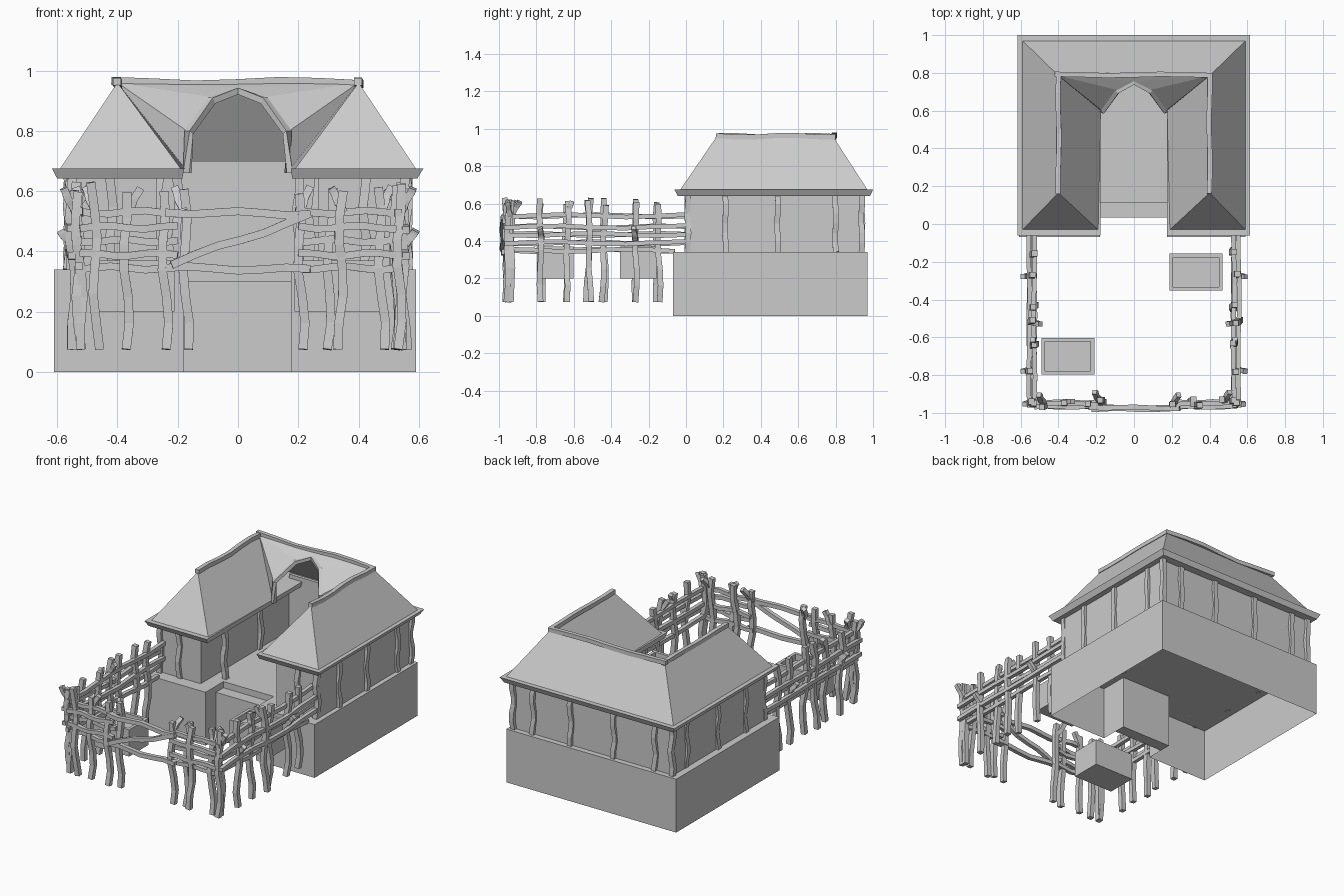
import bpy, bmesh, random
from math import sin
from mathutils import Vector

if "Cube" in bpy.data.objects:
    bpy.data.objects.remove(bpy.data.objects["Cube"])
random.seed(4)


def finish(name, bm):
    bmesh.ops.recalc_face_normals(bm, faces=bm.faces[:])
    me = bpy.data.meshes.new(name)
    bm.to_mesh(me)
    bm.free()
    ob = bpy.data.objects.new(name, me)
    bpy.context.collection.objects.link(ob)
    return ob


def prism(name, outline, z0, z1, bottom=True, top_outline=None):
    bm = bmesh.new()
    low = [bm.verts.new((x, y, z0)) for x, y in outline]
    top = [bm.verts.new((x, y, z1)) for x, y in (top_outline or outline)]
    n = len(low)
    for i in range(n):
        bm.faces.new((low[i], low[(i + 1) % n], top[(i + 1) % n], top[i]))
    bm.faces.new(top)
    if bottom:
        bm.faces.new(low[::-1])
    return finish(name, bm)


def u_shape(xl, xr, il, ir, y0, yn, y1):
    return [(xl, y0), (il, y0), (il, yn), (ir, yn), (ir, y0), (xr, y0), (xr, y1), (xl, y1)]


def rect(xl, xr, y0, y1):
    return [(xl, y0), (xr, y0), (xr, y1), (xl, y1)]


def add_stick(bm, pts, r):
    """Four-sided crooked stick swept along points."""
    pts = [Vector(p) for p in pts]
    d = pts[-1] - pts[0]
    ref = Vector((0, 1, 0)) if abs(d.normalized().z) > 0.7 else Vector((0, 0, 1))
    rings = []
    for i, p in enumerate(pts):
        t = (pts[min(i + 1, len(pts) - 1)] - pts[max(i - 1, 0)]).normalized()
        a = t.cross(ref).normalized()
        b = a.cross(t)
        rings.append([bm.verts.new(p + a * u * r + b * v * r)
                      for u, v in ((1, 1), (-1, 1), (-1, -1), (1, -1))])
    for q, w in zip(rings, rings[1:]):
        for k in range(4):
            bm.faces.new((q[k], q[(k + 1) % 4], w[(k + 1) % 4], w[k]))
    bm.faces.new(rings[0][::-1])
    bm.faces.new(rings[-1])


def wavy(a, b, amp, n=6):
    a, b = Vector(a), Vector(b)
    ph = random.uniform(0, 6.28)
    d = (b - a).normalized()
    side = Vector((1, .6, 0)) if abs(d.z) > .7 else Vector((-d.y * .6, d.x * .6, 1))
    return [a.lerp(b, i / n) + side * amp * sin(ph + i * 1.5) for i in range(n + 1)]


def sticks(name, items):
    bm = bmesh.new()
    for a, b, r, amp in items:
        add_stick(bm, wavy(a, b, amp), r)
    return finish(name, bm)


# Stone base, open underneath, with front step
prism("base", u_shape(-.61, .59, -.18, .175, -.07, .11, .97), 0, .34, bottom=False)
prism("front_step", rect(-.18, .175, .035, .11), 0, .3)

# House walls and eave board around the court
prism("walls", u_shape(-.565, .56, -.27, .265, .01, .92, .935), .34, .65)
prism("court_back_wall", rect(-.27, .265, .9, .92), .34, .7)
prism("eaves", u_shape(-.6, .595, -.185, .18, -.045, .925, .985), .642, .675,
      top_outline=u_shape(-.617, .615, -.178, .175, -.062, .93, 1.0))

# Hipped U roof with an arched opening in the middle
E, R = .675, .96
bm = bmesh.new()
for s in (1, -1):
    def face(*ps):
        bm.faces.new([bm.verts.new((x * s, y, z)) for x, y, z in ps])
    o1, o2, i1, i2 = (.59, -.03, E), (.59, .97, E), (.19, -.03, E), (.175, .6, E)
    r1, r2 = (.4, .165, R), (.4, .785, R)
    face(i1, o1, r1)
    face(o1, o2, r2, r1)
    face(i1, r1, r2, i2)
    face(o2, (0, .97, E), (0, .785, R), r2)
    arch = [(.17, .6, .8), (.09, .71, .912), (0, .755, .942)]
    face(i2, r2, arch[0])
    face(arch[0], r2, arch[1])
    face(arch[1], r2, arch[2])
    face(arch[2], r2, (0, .785, R))
bmesh.ops.remove_doubles(bm, verts=bm.verts[:], dist=.0005)
finish("roof", bm)

# Arch trim following the opening
bm = bmesh.new()
half = [(.168, .6, .66), (.163, .598, .795), (.087, .703, .9), (0, .748, .932)]
add_stick(bm, [(-x, y, z) for x, y, z in half] + half[-2::-1], .011)
finish("arch_trim", bm)

# Ridge poles
sticks("ridge_poles", [
    ((-.42, .79, R), (.41, .79, R), .013, .006),
    ((-.4, .16, R), (-.4, .8, R), .013, .005),
    ((.4, .16, R), (.4, .8, R), .013, .005)])

# Crooked timber posts on the walls
posts = [(s * .56, y) for s in (1, -1) for y in (.21, .49, .8, .94)]
posts += [(x, .935) for x in (-.44, -.15, .155, .42)]
posts += [(s * x, y) for s in (1, -1) for x, y in ((.2, .15), (.42, .01), (.55, .01), (.265, .6))]
sticks("wall_posts", [((x, y, .34), (x, y, .65), .015, .006) for x, y in posts])

# Troughs in the yard
for x, y in ((.328, -.255), (-.35, -.7)):
    bm = bmesh.new()
    bmesh.ops.create_cube(bm, size=1)
    for v in bm.verts:
        v.co = Vector((x + v.co.x * .28, y + v.co.y * .195, .285 + v.co.z * .17))
    top = max(bm.faces, key=lambda f: f.calc_center_median().z)
    bmesh.ops.inset_region(bm, faces=[top], thickness=.027)
    bmesh.ops.inset_region(bm, faces=[top], thickness=.0003)
    for v in top.verts:
        v.co.z -= .04
    finish("trough", bm)


# Fence posts with forked spurs
post_items, spurs = [], []


def fence_post(x, y):
    lean = [random.uniform(-.012, .012) for _ in range(4)]
    post_items.append(((x + lean[0], y + lean[1], .075),
                       (x + lean[2], y + lean[3], random.uniform(.59, .63)), .015, .009))


for s in (1, -1):
    for i, y in enumerate((-.94, -.77, -.64, -.52, -.44, -.27, -.15)):
        x = s * (.53 + .015 * (i % 2))
        fence_post(x, y)
        if i in (1, 3, 5):
            inner = i == 3
            spurs.append(((x, y, .54 if inner else .41),
                          (x + s * (-.05 if inner else .045), y - .01, .61 if inner else .47)))
    spurs.append(((s * .54, -.94, .53), (s * .58, -.955, .61)))
    spurs.append(((s * .53, -.64, .54), (s * .535, -.61, .61)))
for i, x in enumerate((-.525, -.475, -.365, -.24, -.18, .205, .3, .35, .475, .525)):
    y = -.94 - .015 * (i % 2)
    fence_post(x, y)
    if i in (1, 4, 5, 8):
        spurs.append(((x, y, .53), (x + (.03 if x > 0 else -.03), y + .05, .61)))
    if i in (2, 7):
        spurs.append(((x, y, .53), (x + (-.04 if x > 0 else .04), y, .61)))
sticks("fence_posts", post_items)
sticks("fence_spurs", [(a, b, .013, .002) for a, b in spurs])

# Fence rails along the sides and front
rails = []
for s in (1, -1):
    for k, z in enumerate((.535, .475, .435, .39, .35)):
        x = s * (.54 + (.014 if k % 2 else -.012))
        rails.append(((x, -.97, z), (x, .005 if k < 4 else -.06, z), .012, .007))
    for k, z in enumerate((.48, .435, .39)):
        y = -.955 + (.012 if k % 2 else -.012)
        rails.append(((s * .525, y, z), (s * .2, y, z), .012, .006))
    for z in (.53, .345):
        rails.append(((s * .54, -.945, z), (s * .19, -.955, z), .012, .006))
sticks("fence_rails", rails)

# Gate across the front gap
sticks("gate", [
    ((-.24, -.97, .53), (.24, -.975, .525), .013, .006),
    ((-.24, -.97, .345), (.24, -.975, .34), .013, .006),
    ((-.22, -.98, .36), (.24, -.98, .52), .013, .006)])
